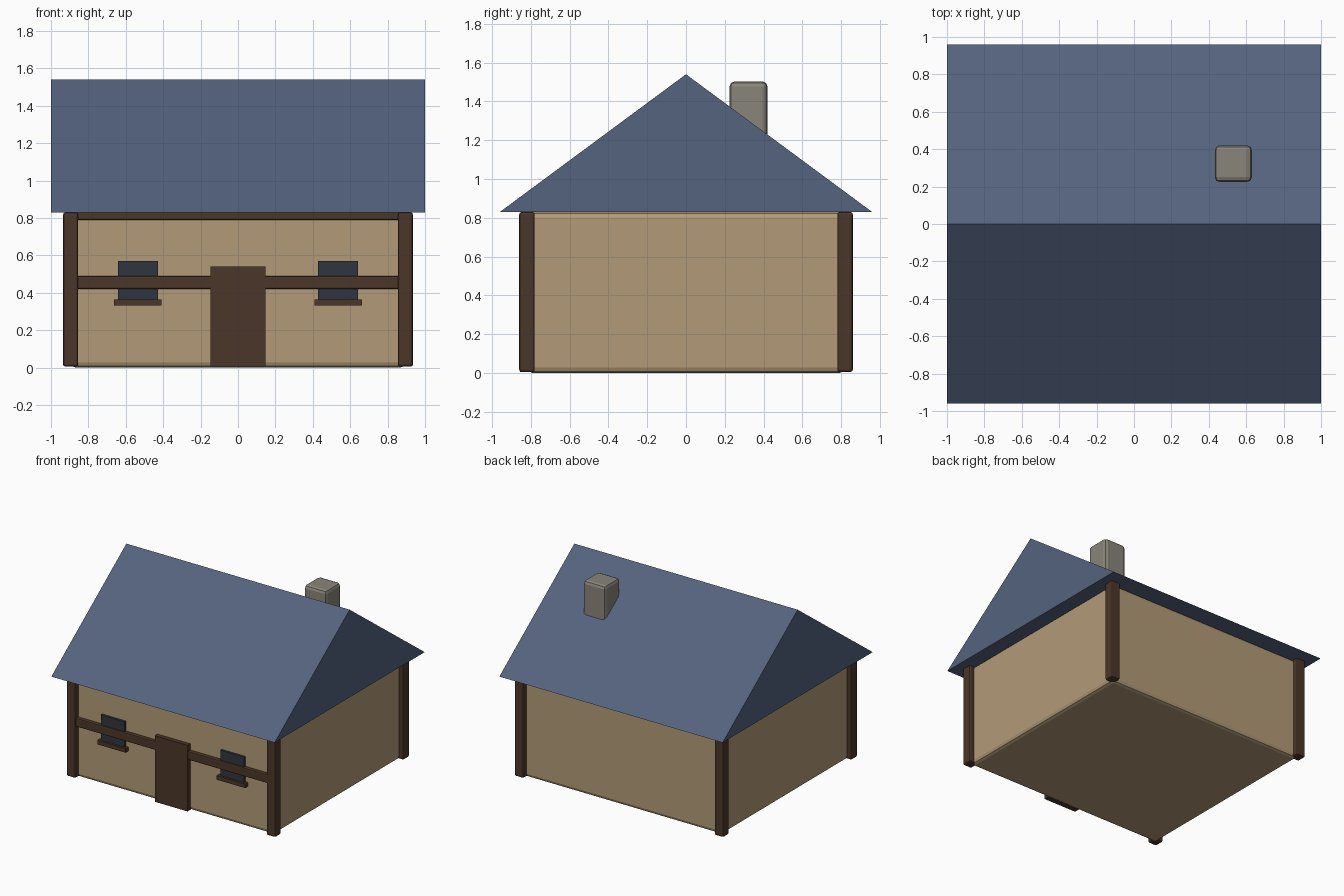
import bpy

if "Cube" in bpy.data.objects:
    bpy.data.objects.remove(bpy.data.objects["Cube"])

def material(name, rgb):
    m = bpy.data.materials.new(name)
    m.diffuse_color = (*rgb, 1)
    m.use_nodes = True
    m.node_tree.nodes["Principled BSDF"].inputs["Base Color"].default_value = m.diffuse_color
    return m

plaster = material("plaster", (0.45, 0.33, 0.19))
wood = material("wood", (0.07, 0.037, 0.021))
slate = material("slate", (0.09, 0.125, 0.21))
glass = material("glass", (0.03, 0.037, 0.05))
stone = material("stone", (0.25, 0.235, 0.195))


def box(name, x, y, z, mat, bevel=0, segments=2):
    """Box given by its (min, max) range on each axis."""
    lo, hi = zip(x, y, z)
    bpy.ops.mesh.primitive_cube_add(size=1, location=[(a + b) / 2 for a, b in zip(lo, hi)])
    ob = bpy.context.object
    ob.name = name
    ob.scale = [b - a for a, b in zip(lo, hi)]
    bpy.ops.object.transform_apply(location=False, rotation=False, scale=True)
    ob.data.materials.append(mat)
    if bevel:
        mod = ob.modifiers.new("bevel", "BEVEL")
        mod.width = bevel
        mod.segments = segments
    return ob


# Main body
box("walls", (-0.895, 0.895), (-0.82, 0.82), (0, 0.83), plaster, 0.028)

# Corner posts
for sx, side in ((-1, "left"), (1, "right")):
    for sy, end in ((-1, "front"), (1, "back")):
        cx, cy = sx * 0.895, sy * 0.82
        box(f"{end}_{side}_post", (cx - 0.04, cx + 0.04), (cy - 0.04, cy + 0.04),
            (0.005, 0.83), wood, 0.012)

# Front beams
box("middle_beam", (-0.89, 0.89), (-0.85, -0.79), (0.42, 0.49), wood, 0.008)
box("top_beam", (-0.89, 0.89), (-0.85, -0.79), (0.79, 0.86), wood, 0.008)

# Door
box("door", (-0.147, 0.147), (-0.855, -0.805), (0.005, 0.54), wood)

# Windows and sills
for s, side in ((-1, "left"), (1, "right")):
    cx = s * 0.535
    box(f"{side}_window", (cx - 0.107, cx + 0.107), (-0.838, -0.802), (0.34, 0.57), glass)
    box(f"{side}_sill", (cx - 0.127, cx + 0.127), (-0.855, -0.805), (0.332, 0.365), wood)

# Solid gable roof
profile = [(-0.96, 0.83), (0.96, 0.83), (0, 1.54)]
verts = [(x, y, z) for x in (-1, 1) for y, z in profile]
faces = [(2, 1, 0), (3, 4, 5), (0, 1, 4, 3), (1, 2, 5, 4), (2, 0, 3, 5)]
mesh = bpy.data.meshes.new("roof")
mesh.from_pydata(verts, [], faces)
mesh.materials.append(slate)
bpy.context.collection.objects.link(bpy.data.objects.new("roof", mesh))

# Chimney
box("chimney", (0.432, 0.63), (0.225, 0.42), (1.0, 1.503), stone, 0.025)
